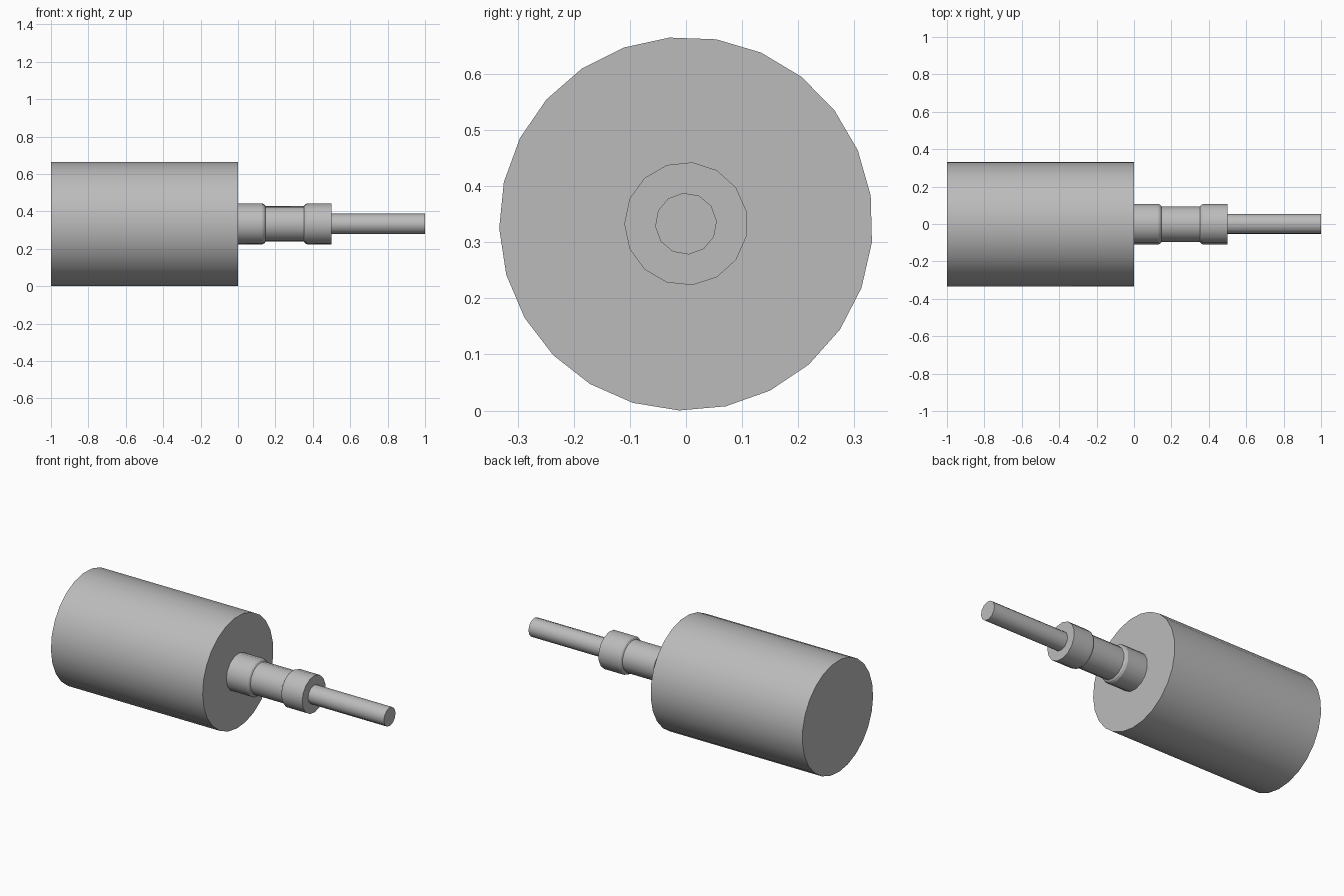
import bpy
import bmesh
from math import cos, sin, radians, tau

cube = bpy.data.objects.get("Cube")
if cube:
    bpy.data.objects.remove(cube, do_unlink=True)

AXIS_Z = 0.333

steel = bpy.data.materials.new("grey_steel")
steel.use_nodes = True
GREY = (0.5, 0.5, 0.5, 1)
steel.diffuse_color = GREY
steel.node_tree.nodes["Principled BSDF"].inputs["Base Color"].default_value = GREY


def turned_part(name, profile, sides, phase, smooth_angle):
    """Turn (x, radius) points about the long axis and cap both ends."""
    bm = bmesh.new()
    rings = []
    for x, radius in profile:
        ring = []
        for i in range(sides):
            a = radians(phase) + tau * i / sides
            ring.append(bm.verts.new((x, radius * cos(a), AXIS_Z + radius * sin(a))))
        rings.append(ring)
    for a, b in zip(rings, rings[1:]):
        for i in range(sides):
            j = (i + 1) % sides
            bm.faces.new((a[i], a[j], b[j], b[i]))
    bm.faces.new(rings[0])
    bm.faces.new(rings[-1])
    bmesh.ops.recalc_face_normals(bm, faces=bm.faces)
    mesh = bpy.data.meshes.new(name)
    bm.to_mesh(mesh)
    bm.free()
    mesh.materials.append(steel)
    obj = bpy.data.objects.new(name, mesh)
    bpy.context.collection.objects.link(obj)
    bpy.ops.object.select_all(action="DESELECT")
    obj.select_set(True)
    bpy.context.view_layer.objects.active = obj
    bpy.ops.object.shade_smooth_by_angle(angle=radians(smooth_angle))
    return obj


# Large drum
turned_part("drum", [(-1, 0.333), (0, 0.333)], 25, -5.7, 30)

# Neck with a groove between two chamfered collars
half = [(0, 0.11), (0.13, 0.11), (0.142, 0.104), (0.148, 0.095)]
neck = half + [(0.5 - x, r) for x, r in reversed(half)]
turned_part("grooved_neck", neck, 15, 180, 26)

# Thin end shaft
turned_part("end_shaft", [(0.5, 0.055), (1, 0.055)], 12, 5, 32)
